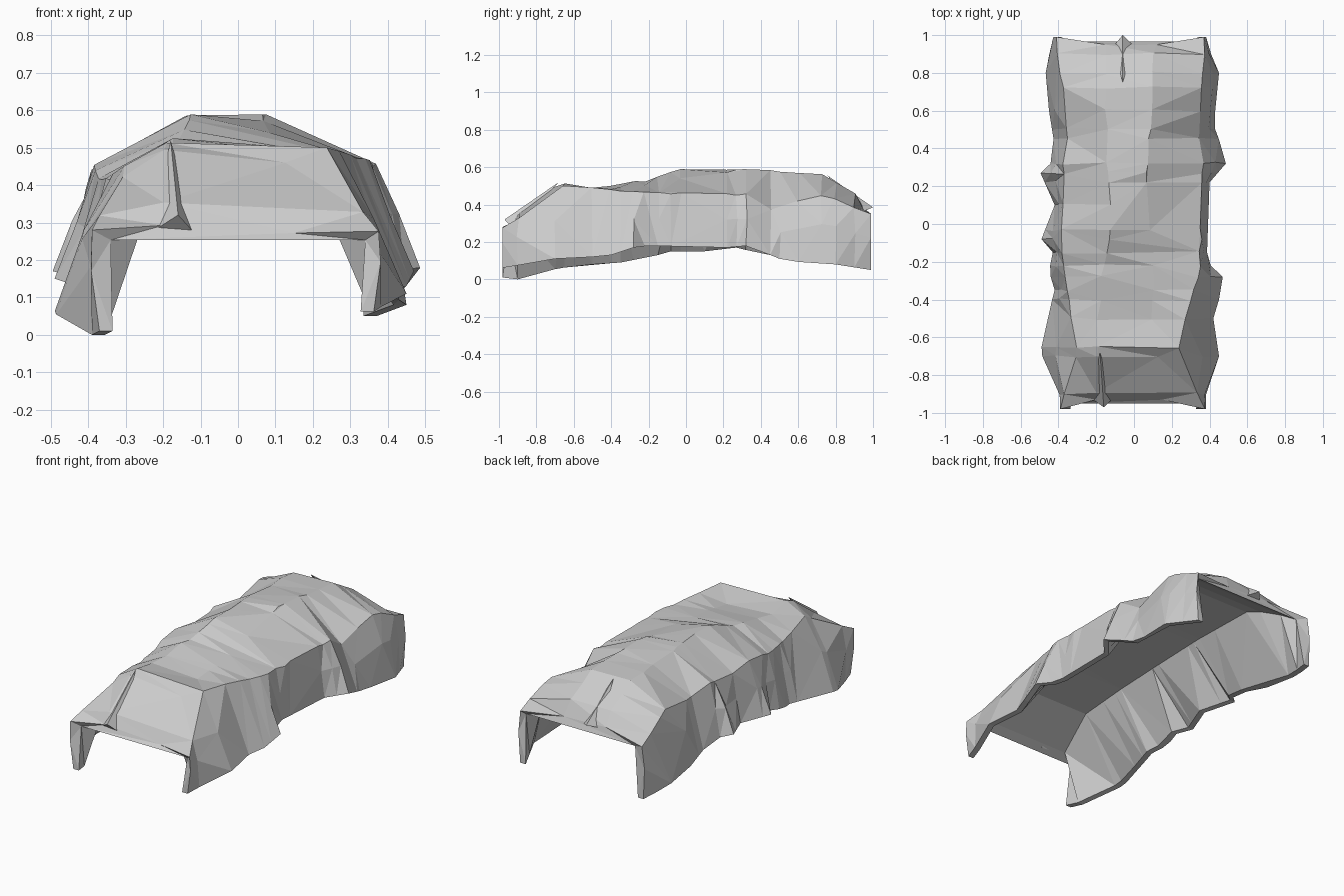
import bpy, bmesh, random, math

if "Cube" in bpy.data.objects:
    bpy.data.objects.remove(bpy.data.objects["Cube"])
random.seed(4)

# Guide curves along the length: (y, x, z)
hem_right = [(-.99, .36, .06), (-.87, .39, .08), (-.7, .45, .11), (-.5, .42, .12), (-.4, .45, .13),
             (-.28, .47, .17), (-.2, .385, .18), (.22, .40, .17), (.33, .495, .18), (.5, .43, .11),
             (.62, .43, .09), (.8, .45, .08), (.99, .37, .05)]
hem_left = [(-.97, -.37, .01), (-.9, -.39, 0), (-.68, -.495, .06), (-.5, -.46, .08), (-.35, -.42, .09),
            (-.25, -.45, .11), (-.15, -.43, .13), (-.08, -.49, .15), (.1, -.42, .15), (.27, -.495, .17),
            (.35, -.41, .15), (.6, -.45, .10), (.83, -.47, .08), (.99, -.42, .05)]
shoulder_right = [(-.99, .38, .27), (-.65, .23, .5), (-.22, .35, .465), (.32, .365, .455),
                  (.45, .35, .38), (.75, .36, .46), (.99, .37, .35)]
shoulder_left = [(-.97, -.39, .28), (-.65, -.30, .45), (-.3, -.37, .41), (-.05, -.38, .455), (.15, -.37, .42),
                 (.33, -.37, .46), (.45, -.36, .42), (.75, -.38, .46), (.99, -.41, .35)]
crown_right = [(-.99, .15, .265), (-.65, .12, .50), (-.5, .1, .48), (-.2, .1, .51), (0, .08, .55),
               (.3, .07, .59), (.72, .1, .57), (.9, .1, .46), (.99, .12, .37)]
crown_left = [(-.99, -.2, .285), (-.67, -.2, .52), (-.5, -.19, .49), (-.2, -.16, .535), (-.03, -.12, .59),
              (.3, -.14, .585), (.72, -.15, .56), (.9, -.15, .46), (.99, -.15, .38)]
ceiling = [(-.99, .35, .25), (-.9, .26, .28), (-.67, .2, .39), (-.3, .2, .42), (.3, .2, .44),
           (.75, .2, .43), (.99, .35, .33)]


def at(curve, y):
    """Interpolated x, z of a guide curve."""
    if y <= curve[0][0]:
        return curve[0][1:]
    for a, b in zip(curve, curve[1:]):
        if y <= b[0]:
            t = (y - a[0]) / (b[0] - a[0])
            return tuple(a[i] + t * (b[i] - a[i]) for i in (1, 2))
    return curve[-1][1:]


def middle(a, b, side, y):
    """Point halfway up the wall, bulging only towards the two ends."""
    k = 1 if abs(y) > .5 else .2
    return ((a[0] + b[0]) / 2 + side * .012 * k, (a[1] + b[1]) / 2 + .025 * k)


def finish(name, bm):
    bmesh.ops.recalc_face_normals(bm, faces=bm.faces)
    me = bpy.data.meshes.new(name)
    bm.to_mesh(me)
    bm.free()
    ob = bpy.data.objects.new(name, me)
    bpy.context.collection.objects.link(ob)


# Draped sheet: faceted outside, simpler lining, joined along the hem
ys = [-.98]
for y in sorted({p[0] for c in (hem_right, hem_left, shoulder_right, crown_left) for p in c}):
    if y - ys[-1] > .04 and y < .95:
        ys.append(y)
ys.append(.99)
bm = bmesh.new()
outer, inner = [], []
for n, y in enumerate(ys):
    end = n in (0, len(ys) - 1)
    inset = (.05 if y < 0 else -.04) if end else 0
    hr, hl, sr, sl, cr, cl = [at(c, y) for c in (hem_right, hem_left, shoulder_right,
                                                 shoulder_left, crown_right, crown_left)]
    ring = [hr, middle(hr, sr, 1, y), sr, cr, cl, sl, middle(hl, sl, -1, y), hl]
    row = []
    for i, (x, z) in enumerate(ring):
        j = 0 if end or i in (0, 7) else .008
        dy = inset if i in (3, 4) else 0
        dz = random.uniform(-j, j * .4)
        row.append(bm.verts.new((x + random.uniform(-j, j), y + dy + random.uniform(-j, j), z + dz)))
    outer.append(row)
    cx, cz = at(ceiling, y)
    inner.append([bm.verts.new((x, y + d, z)) for x, z, d in
                  ((hr[0] - .035, hr[1], 0), (cx, cz, inset * .6),
                   (-cx, cz, inset * .6), (hl[0] + .035, hl[1], 0))])
for rows in (outer, inner):
    for a, b in zip(rows, rows[1:]):
        for i in range(len(a) - 1):
            bm.faces.new((a[i], a[i + 1], b[i + 1], b[i]))
for n in range(len(ys) - 1):
    for i in (0, -1):
        bm.faces.new((outer[n][i], outer[n + 1][i], inner[n + 1][i], inner[n][i]))
# End edges of the sheet
for n in (0, -1):
    o, k = outer[n], inner[n]
    for f in ((o[0], o[1], k[0]), (o[1], o[2], k[1], k[0]), (o[2], o[3], k[1]), (o[3], o[4], k[2], k[1]),
              (o[4], o[5], k[2]), (o[5], o[6], k[3], k[2]), (o[6], o[7], k[3])):
        bm.faces.new(f)
# Merge near-flat triangles into larger irregular facets
bmesh.ops.triangulate(bm, faces=bm.faces[:], quad_method='BEAUTY')
bmesh.ops.recalc_face_normals(bm, faces=bm.faces)
bmesh.ops.dissolve_limit(bm, angle_limit=math.radians(9), verts=bm.verts[:], edges=bm.edges[:])
bmesh.ops.triangulate(bm, faces=bm.faces[:])
finish("draped_cover", bm)


# Pinched folds at both ends
def fold(name, apex, left, right, tip):
    b = bmesh.new()
    v = [b.verts.new(p) for p in (apex, left, right, tip)]
    for f in ((0, 1, 3), (0, 3, 2), (0, 2, 1), (1, 2, 3)):
        b.faces.new([v[i] for i in f])
    finish(name, b)


fold("front_fold", (-.18, -.68, .52), (-.23, -.92, .275), (-.11, -.92, .265), (-.16, -.97, .32))
fold("back_fold", (-.06, .75, .56), (-.11, .94, .36), (0, .94, .36), (-.06, 1, .385))
